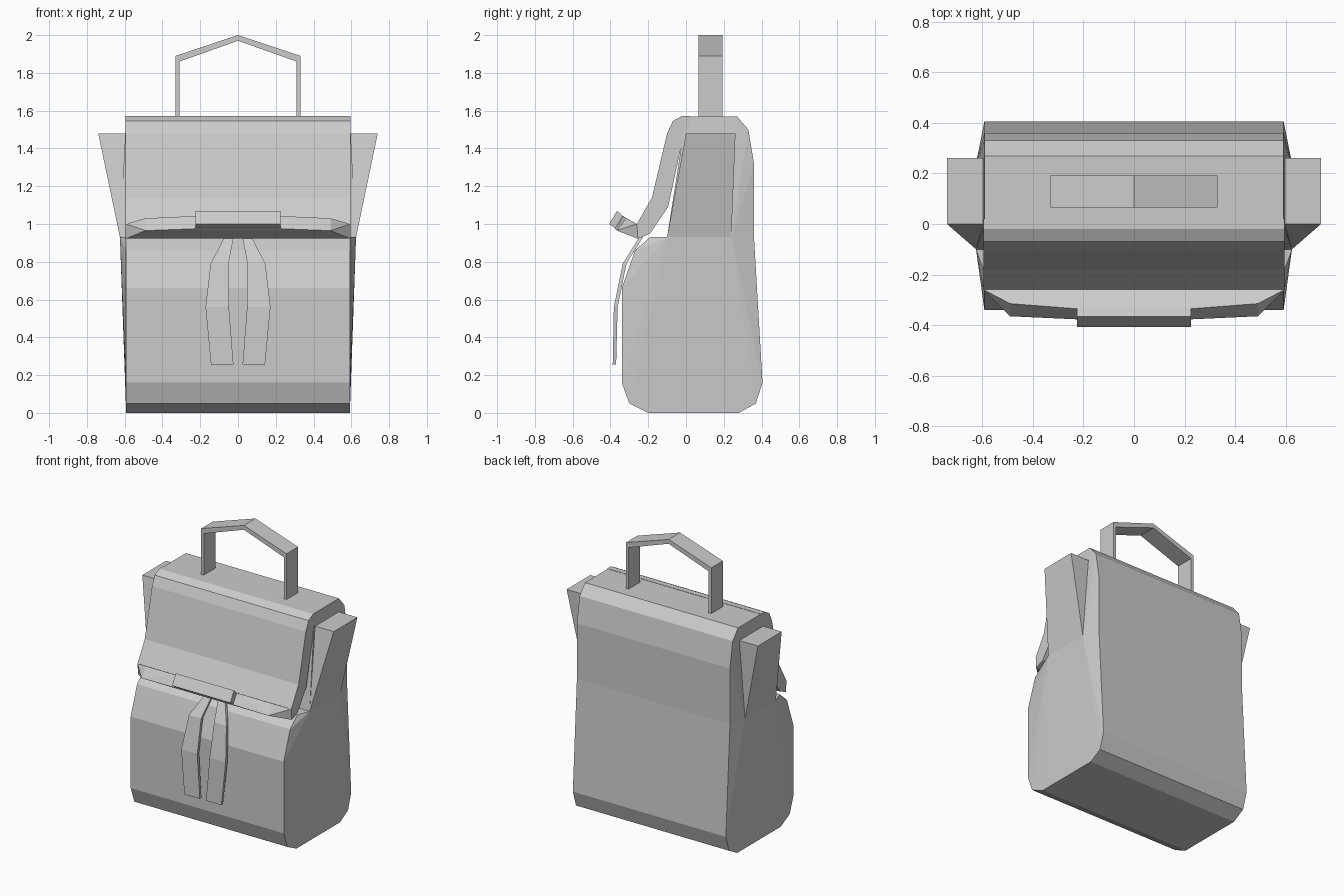
import bpy, bmesh

if "Cube" in bpy.data.objects:
    bpy.data.objects.remove(bpy.data.objects["Cube"])


def finish(name, bm):
    bmesh.ops.recalc_face_normals(bm, faces=bm.faces[:])
    me = bpy.data.meshes.new(name)
    bm.to_mesh(me)
    bm.free()
    ob = bpy.data.objects.new(name, me)
    bpy.context.collection.objects.link(ob)
    return ob


def hull(name, points):
    """Convex part, coplanar triangles merged into flat faces."""
    bm = bmesh.new()
    for p in points:
        bm.verts.new(p)
    res = bmesh.ops.convex_hull(bm, input=bm.verts[:])
    loose = [v for v in bm.verts if not v.link_faces]
    bmesh.ops.delete(bm, geom=loose, context='VERTS')
    bmesh.ops.dissolve_limit(bm, angle_limit=0.01, verts=bm.verts[:], edges=bm.edges[:])
    return finish(name, bm)


def loft(name, rings, closed_ends=True):
    """Bridge equal-length vertex rings in order."""
    bm = bmesh.new()
    rows = [[bm.verts.new(p) for p in r] for r in rings]
    n = len(rows[0])
    for a, b in zip(rows, rows[1:]):
        for i in range(n):
            bm.faces.new((a[i], a[(i + 1) % n], b[(i + 1) % n], b[i]))
    if closed_ends:
        bm.faces.new(rows[0])
        bm.faces.new(rows[-1])
    return finish(name, bm)


def both(points):
    return [(s * x, y, z) for x, y, z in points for s in (-1, 1)]


W = 0.592
bulge = [(0.625, -0.10, 0.93), (0.625, 0.24, 0.93)]

# Lower bag with slightly bulging sides
lower = [(-0.20, 0), (0.28, 0), (0.37, 0.05), (0.405, 0.16), (0.36, 0.93),
         (-0.19, 0.93), (-0.27, 0.86), (-0.34, 0.66), (-0.34, 0.16), (-0.30, 0.05)]
hull("lower_body", both([(W, y, z) for y, z in lower] + bulge))

# Upper bag behind the flap
upper = [(-0.10, 0.93), (0.0, 1.48), (0.0, 1.57), (0.27, 1.57), (0.33, 1.50),
         (0.36, 1.32), (0.36, 0.93)]
hull("upper_body", both([(W, y, z) for y, z in upper] + bulge))

# Flared side gussets
for side, s in (("left", -1), ("right", 1)):
    hull(side + "_gusset", [(s * x, y, z) for x, y, z in bulge + [
        (0.74, 0.0, 1.48), (0.74, 0.262, 1.48), (0.58, 0.0, 1.48), (0.58, 0.262, 1.48),
        (0.58, -0.10, 0.93), (0.58, 0.24, 0.93)]])

# Closing flap
flap = [(0.02, 1.572), (-0.02, 1.572), (-0.07, 1.545), (-0.10, 1.48), (-0.18, 1.14),
        (-0.26, 1.0), (-0.255, 0.922), (-0.19, 0.95), (-0.095, 1.09), (-0.01, 1.48),
        (0.02, 1.48)]
loft("flap", [[(x, y, z) for y, z in flap] for x in (-W - 0.003, W + 0.003)])

# Upturned flap lip and its central tab
hull("flap_lip", both([(0.595, -0.26, 1.0), (0.49, -0.315, 1.03), (0.23, -0.335, 1.042),
                       (0.595, -0.255, 0.922), (0.49, -0.365, 0.965), (0.23, -0.377, 0.975)]))
hull("flap_tab", both([(0.225, -0.325, 1.035), (0.225, -0.365, 1.07),
                       (0.225, -0.36, 0.968), (0.225, -0.407, 1.0)]))

# Top carrying handle
frame = [((0.33, 1.56), (0.31, 1.56)), ((0.33, 1.89), (0.31, 1.86)), ((0, 2.0), (0, 1.97))]
frame += [((-a[0], a[1]), (-b[0], b[1])) for a, b in frame[1::-1]]
loft("handle", [[(a[0], 0.065, a[1]), (a[0], 0.192, a[1]), (b[0], 0.192, b[1]),
                 (b[0], 0.065, b[1])] for a, b in frame])

# Pair of hanging front straps: z, front y, back y, inner x, outer x
strap = [(0.935, -0.245, -0.225, 0.022, 0.07), (0.79, -0.335, -0.315, 0.05, 0.145),
         (0.56, -0.382, -0.362, 0.048, 0.172), (0.255, -0.388, -0.37, 0.024, 0.143)]
for side, s in (("left", -1), ("right", 1)):
    loft(side + "_strap", [[(s * i, f, z), (s * o, f, z), (s * o, b, z), (s * i, b, z)]
                           for z, f, b, i, o in strap])
